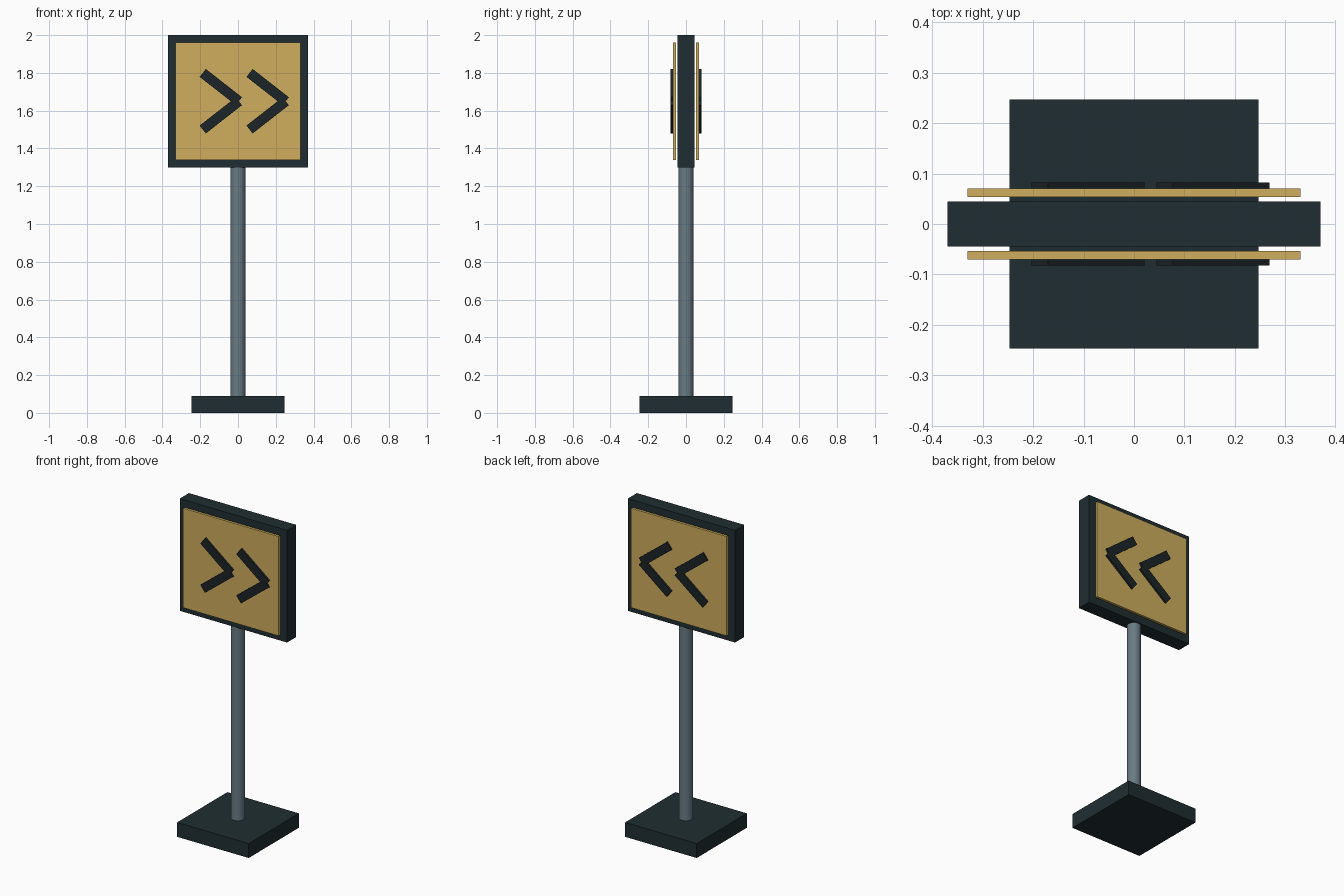
import bpy
from math import radians

if "Cube" in bpy.data.objects:
    bpy.data.objects.remove(bpy.data.objects["Cube"])


def material(name, rgb):
    m = bpy.data.materials.new(name)
    m.diffuse_color = (*rgb, 1)
    m.use_nodes = True
    m.node_tree.nodes["Principled BSDF"].inputs["Base Color"].default_value = m.diffuse_color
    return m


DARK = material("dark_metal", (0.014, 0.027, 0.032))
STEEL = material("grey_steel", (0.14, 0.20, 0.23))
YELLOW = material("yellow_panel", (0.62, 0.42, 0.11))
BLACK = material("arrow_black", (0.011, 0.018, 0.021))


def box(name, size, loc, mat, tilt=0):
    bpy.ops.mesh.primitive_cube_add(size=1, location=loc)
    o = bpy.context.object
    o.name = name
    o.scale = size
    bpy.ops.object.transform_apply(location=False, rotation=False, scale=True)
    o.rotation_euler.y = radians(tilt)
    o.data.materials.append(mat)
    return o


# Base plate
box("base", (0.494, 0.494, 0.09), (0, 0, 0.045), DARK)

# Round pole
bpy.ops.mesh.primitive_cylinder_add(vertices=20, radius=0.04, depth=1.24, location=(0, 0, 0.70))
pole = bpy.context.object
pole.name = "pole"
pole.data.materials.append(STEEL)
bpy.ops.object.shade_smooth_by_angle(angle=radians(40))

# Sign housing
box("sign_housing", (0.74, 0.09, 0.70), (0, 0, 1.65), DARK)

# Panel and two chevrons on each face, both pointing to +x
for side, s in (("front", -1), ("back", 1)):
    box(f"{side}_panel", (0.66, 0.016, 0.62), (0, s * 0.062, 1.65), YELLOW)
    for n, x in enumerate((-0.091, 0.157), 1):
        for part, v in (("upper", 1), ("lower", -1)):
            box(f"{side}_chevron_{n}_{part}", (0.243, 0.016, 0.053),
                (x, s * 0.074, 1.65 + v * 0.075), BLACK, tilt=v * 38)
